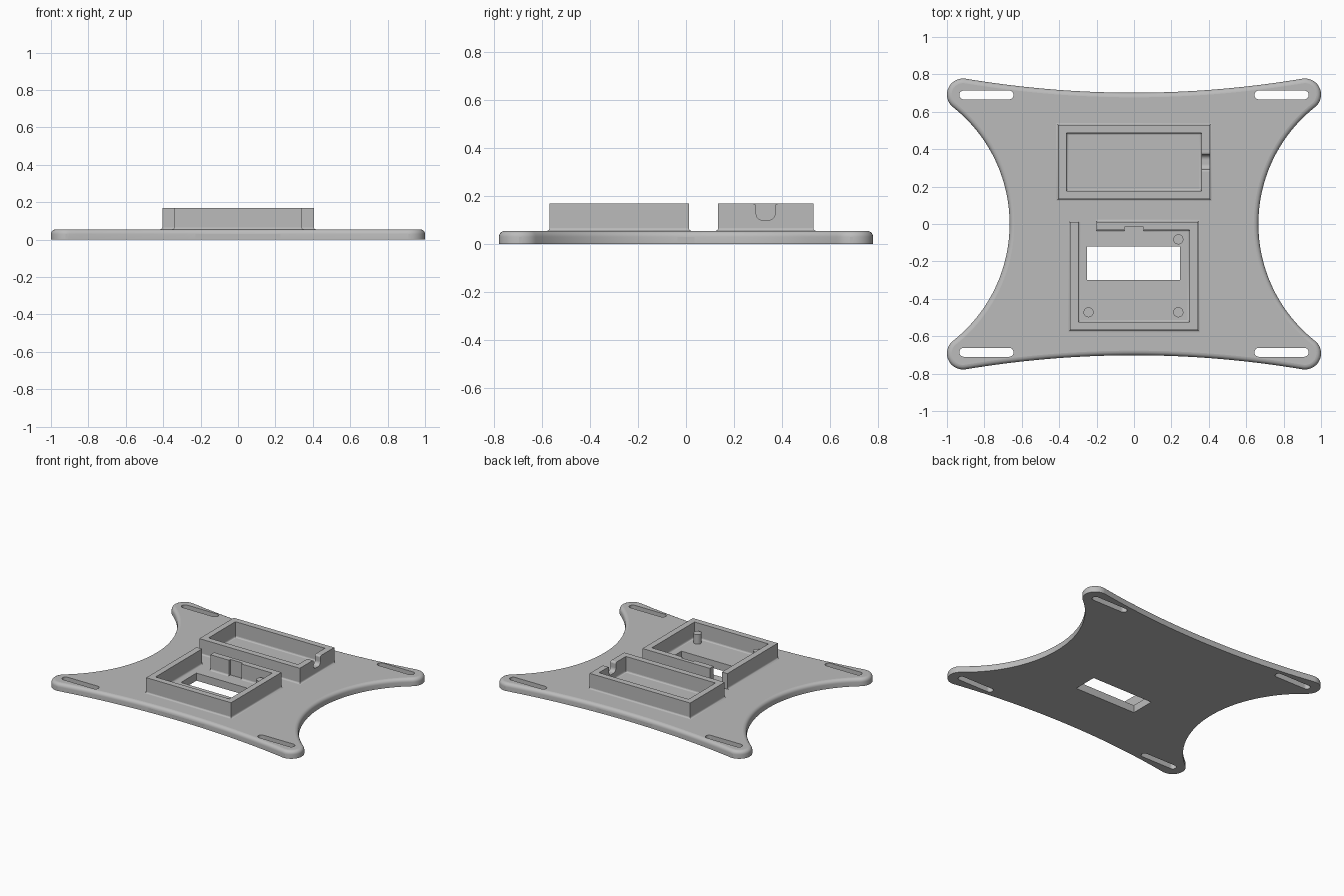
import bpy, bmesh
from math import pi, cos, sin, atan2
from mathutils import Vector

cube = bpy.data.objects.get("Cube")
if cube:
    bpy.data.objects.remove(cube)

PLATE_TOP, WALL_TOP = 0.055, 0.168
WALL_HALF, FILLET = 0.022, 0.011

grey = bpy.data.materials.new("light grey")
grey.use_nodes = True
grey.diffuse_color = (0.5, 0.5, 0.5, 1)
grey.node_tree.nodes["Principled BSDF"].inputs["Base Color"].default_value = (0.5, 0.5, 0.5, 1)


def make_object(name, bm):
    bmesh.ops.recalc_face_normals(bm, faces=bm.faces)
    mesh = bpy.data.meshes.new(name)
    bm.to_mesh(mesh)
    bm.free()
    mesh.materials.append(grey)
    obj = bpy.data.objects.new(name, mesh)
    bpy.context.collection.objects.link(obj)
    return obj


def activate(obj):
    bpy.ops.object.select_all(action='DESELECT')
    obj.select_set(True)
    bpy.context.view_layer.objects.active = obj


def cut(obj, bm):
    cutter = make_object("cutter", bm)
    mod = obj.modifiers.new("cut", 'BOOLEAN')
    mod.operation, mod.solver, mod.object = 'DIFFERENCE', 'EXACT', cutter
    activate(obj)
    bpy.ops.object.modifier_apply(modifier=mod.name)
    bpy.data.objects.remove(cutter)


def finish(obj):
    # Smooth the curved faces, keep the flat ones flat
    activate(obj)
    bpy.ops.object.shade_smooth_by_angle(angle=0.6)
    for face in obj.data.polygons:
        if max(abs(c) for c in face.normal) > 0.999:
            face.use_smooth = False


def loft(bm, rings, closed=True):
    # Skin a list of vertex rings, joining last to first or capping the ends
    rings = [[bm.verts.new(p) for p in ring] for ring in rings]
    n = len(rings[0])
    pairs = list(zip(rings, rings[1:]))
    if closed:
        pairs.append((rings[-1], rings[0]))
    else:
        bm.faces.new(rings[0])
        bm.faces.new(rings[-1])
    for a, b in pairs:
        for i in range(n):
            j = (i + 1) % n
            bm.faces.new((a[i], a[j], b[j], b[i]))


def prism(bm, points, direction):
    loft(bm, [points, [Vector(p) + Vector(direction) for p in points]], closed=False)


def block(bm, x0, x1, y0, y1, z0, z1):
    prism(bm, [(x0, y0, z0), (x1, y0, z0), (x1, y1, z0), (x0, y1, z0)], (0, 0, z1 - z0))


def arc(cx, cy, r, a0, a1, n):
    return [(cx + r * cos(a0 + (a1 - a0) * i / n), cy + r * sin(a0 + (a1 - a0) * i / n))
            for i in range(n + 1)]


def plate_outline(inset):
    # Round ears joined by concave arcs tangent to them
    cx, cy, r = 0.914, 0.692, 0.086
    waist_x, waist_y = 0.665, 0.702
    a, b = waist_x - cx, waist_y - cy
    rs = (r * r - a * a - cy * cy) / (2 * (a - r))
    rt = (r * r - b * b - cx * cx) / (2 * (b - r))
    sx, ty = waist_x + rs, waist_y + rt
    side_end = atan2(cy, cx - sx)
    q = arc(sx, 0, rs + inset, pi, side_end, 20)
    q += arc(cx, cy, r - inset, side_end - pi, atan2(ty - cy, -cx), 20)[1:]
    q += arc(0, ty, rt + inset, atan2(cy - ty, cx), -pi / 2, 16)[1:]
    back = q[::-1]
    return (q + [(-x, y) for x, y in back][1:] + [(-x, -y) for x, y in q][1:]
            + [(x, -y) for x, y in back][1:-1])


def wall(name, path, closed):
    # Sweep a wall section with filleted feet along a mitred path
    half = [(WALL_HALF + FILLET, PLATE_TOP - 0.01)]
    half += [(WALL_HALF + FILLET * (1 - sin(t * pi / 8)),
              PLATE_TOP + FILLET * (1 - cos(t * pi / 8))) for t in range(5)]
    half.append((WALL_HALF, WALL_TOP))
    section = half + [(-d, z) for d, z in reversed(half)]
    pts = [Vector(p) for p in path]
    rings = []
    for i, p in enumerate(pts):
        ends = []
        if closed or i > 0:
            ends.append((p - pts[i - 1]).normalized())
        if closed or i < len(pts) - 1:
            ends.append((pts[(i + 1) % len(pts)] - p).normalized())
        normals = [Vector((e.y, -e.x)) for e in ends]
        mitre = sum(normals, Vector((0, 0))).normalized()
        mitre /= mitre.dot(normals[0])
        rings.append([(p.x + mitre.x * d, p.y + mitre.y * d, z) for d, z in section])
    bm = bmesh.new()
    loft(bm, rings, closed)
    return make_object(name, bm)


# Base plate with a rounded upper rim
bm = bmesh.new()
rim = 0.025
levels = [(0, 0)] + [(rim * (1 - cos(t * pi / 10)), PLATE_TOP - rim * (1 - sin(t * pi / 10)))
                     for t in range(6)]
loft(bm, [[(x, y, z) for x, y in plate_outline(d)] for d, z in levels], closed=False)
plate = make_object("base_plate", bm)

# Strap slots in the ears and the window
bm = bmesh.new()
for sx in (-1, 1):
    for y in (-0.686, 0.69):
        r = 0.024
        ring = (arc(sx * 0.789 + 0.121, y, r, -pi / 2, pi / 2, 10)
                + arc(sx * 0.789 - 0.121, y, r, pi / 2, 3 * pi / 2, 10))
        prism(bm, [(px, py, -0.1) for px, py in ring], (0, 0, 0.3))
block(bm, -0.25, 0.246, -0.3, -0.121, -0.1, 0.2)
cut(plate, bm)
finish(plate)

# Rear tray wall with a rounded cable notch on its left side
rear = wall("rear_tray_wall", [(-0.383, 0.155), (0.383, 0.155), (0.383, 0.508), (-0.383, 0.508)], True)
bm = bmesh.new()
mid, half, r = 0.331, 0.039, 0.025
right = arc(mid + half - r, 0.1 + r, r, -pi / 2, 0, 6)
right += arc(mid + half + 0.012, WALL_TOP - 0.012, 0.012, pi, pi / 2, 4)
right.append((mid + half + 0.012, 0.2))
profile = right + [(2 * mid - y, z) for y, z in reversed(right)]
prism(bm, [(0.3, y, z) for y, z in profile], (0.2, 0, 0))
cut(rear, bm)
finish(rear)

# Front tray wall, open at the rear right corner, with a connector recess
front = wall("front_tray_wall", [(-0.32, 0.012), (-0.32, -0.546), (0.32, -0.546),
                                 (0.32, -0.01), (-0.2, -0.01)], False)
bm = bmesh.new()
block(bm, -0.05, 0.05, -0.1, -0.016, PLATE_TOP, 0.2)
cut(front, bm)
finish(front)

# Support pegs
for name, x, y in (("peg_rear_left", 0.237, -0.082), ("peg_front_left", 0.237, -0.472),
                   ("peg_front_right", -0.243, -0.472)):
    bm = bmesh.new()
    ring = arc(x, y, 0.027, 0, 2 * pi, 24)[:-1]
    prism(bm, [(px, py, PLATE_TOP - 0.01) for px, py in ring], (0, 0, 0.08))
    finish(make_object(name, bm))
